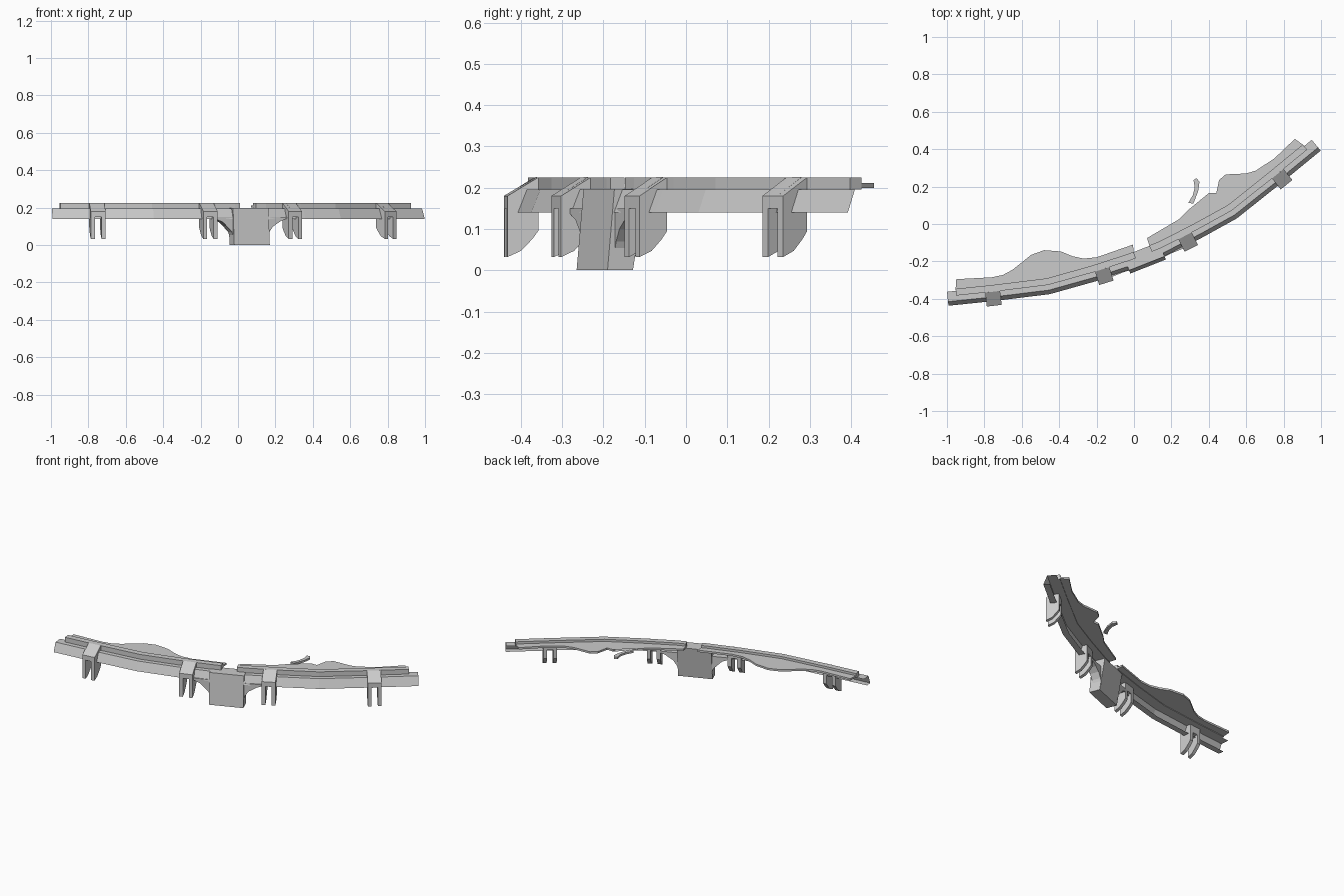
import bpy, bmesh
from mathutils import Vector

if "Cube" in bpy.data.objects:
    bpy.data.objects.remove(bpy.data.objects["Cube"])

# Front edge of the curved walkway, seen from above
PATH = [(-.992, -.437), (-.75, -.412), (-.45, -.375), (-.2, -.305), (0, -.24),
        (.17, -.172), (.36, -.075), (.55, .03), (.77, .205), (.998, .392)]


def tangent_at(i):
    a, b = PATH[max(i - 1, 0)], PATH[min(i + 1, len(PATH) - 1)]
    return Vector((b[0] - a[0], b[1] - a[1], 0)).normalized()


def frame(x):
    """Point, tangent and inward normal of the path at a given x."""
    for i in range(len(PATH) - 1):
        a, b = PATH[i], PATH[i + 1]
        if x <= b[0] or i == len(PATH) - 2:
            f = (x - a[0]) / (b[0] - a[0])
            p = Vector((x, a[1] + f * (b[1] - a[1]), 0))
            t = tangent_at(i).lerp(tangent_at(i + 1), f).normalized()
            return p, t, Vector((-t.y, t.x, 0))


def span(x0, x1):
    return [x0] + [p[0] for p in PATH if x0 + .02 < p[0] < x1 - .02] + [x1]


def finish(name, bm):
    bmesh.ops.recalc_face_normals(bm, faces=bm.faces[:])
    me = bpy.data.meshes.new(name)
    bm.to_mesh(me)
    bm.free()
    ob = bpy.data.objects.new(name, me)
    bpy.context.collection.objects.link(ob)
    return ob


def sweep(name, profile, xs, closed=True):
    """Sweep an (inward offset, z) profile along the path."""
    bm = bmesh.new()
    rings = []
    for x in xs:
        p, t, n = frame(x)
        rings.append([bm.verts.new(p + n * o + Vector((0, 0, z))) for o, z in profile])
    k = len(profile)
    for r, s in zip(rings, rings[1:]):
        for j in range(k if closed else k - 1):
            bm.faces.new((r[j], r[(j + 1) % k], s[(j + 1) % k], s[j]))
    if closed:
        bm.faces.new(rings[0])
        bm.faces.new(rings[-1])
    return finish(name, bm)


def add_prism(bm, pts, vec):
    a = [bm.verts.new(p) for p in pts]
    b = [bm.verts.new(p + vec) for p in pts]
    k = len(a)
    for j in range(k):
        bm.faces.new((a[j], a[(j + 1) % k], b[(j + 1) % k], b[j]))
    caps = [bm.faces.new(a), bm.faces.new(b)]
    bmesh.ops.triangulate(bm, faces=caps)


def slab(name, outline):
    bm = bmesh.new()
    add_prism(bm, [Vector((x, y, .199)) for x, y in outline], Vector((0, 0, .012)))
    return finish(name, bm)


def inner_edge(xs, off=.084):
    return [tuple((frame(x)[0] + frame(x)[2] * off).xy) for x in xs]


# Front beam: open-backed channel with a sloping face
sweep("front_beam", [(.037, .14), (0, .14), (.022, .195), (.075, .195)],
      span(PATH[0][0], PATH[-1][0]), closed=False)

# Raised kerbs, left and right of the central gap
left, right = span(-.945, .027), span(.115, .957)
kerb = [(.05, .195), (.05, .225), (.086, .225), (.086, .195)]
sweep("left_kerb", kerb, left)
sweep("right_kerb", kerb, right)

# Ground slabs with irregular back edges
slab("left_slab", inner_edge(left) + [
    (-.005, -.11), (-.2, -.178), (-.27, -.185), (-.33, -.172), (-.39, -.147), (-.48, -.14),
    (-.55, -.165), (-.6, -.205), (-.65, -.245), (-.7, -.272), (-.76, -.285), (-.95, -.295)])
slab("right_slab", inner_edge(right) + [
    (.86, .455), (.75, .35), (.65, .285), (.6, .27), (.49, .265), (.455, .235), (.44, .165),
    (.4, .165), (.395, .15), (.43, .115), (.44, .09), (.41, .075), (.39, .095), (.35, .075),
    (.29, .075), (.24, .025), (.07, -.075)])
slab("broken_fragment", [(.29, .112), (.315, .155), (.325, .195), (.318, .235), (.335, .245),
                         (.35, .225), (.343, .175), (.318, .11)])

# Two-legged brackets gripping the beam
leg = [(-.025, .032), (-.025, .18), (.05, .225), (.05, .095), (.035, .075), (.008, .047)]
cap = [(-.025, .15), (-.025, .18), (.05, .2255), (.05, .15)]
for i, x in enumerate((-.75, -.155, .295, .8)):
    p, t, n = frame(x)
    bm = bmesh.new()
    for prof, t0, w in ((leg, -.04, .022), (leg, .018, .022), (cap, -.018, .036)):
        add_prism(bm, [p + t * t0 + n * o + Vector((0, 0, z)) for o, z in prof], t * w)
    finish(f"bracket_{i + 1}", bm)

# Central pier, leaning back towards the top
c = Vector((.075, -.2275, 0))
t = Vector((.93, .367, 0)).normalized()
n = Vector((-t.y, t.x, 0))
bm = bmesh.new()
side = [(0, 0), (.018, .197), (.1, .197), (.066, 0)]
add_prism(bm, [c - t * .102 + n * o + Vector((0, 0, z)) for o, z in side], t * .204)
finish("pier", bm)

# Arched shoulders between pier and beam
arch = [(.095, .035), (.108, .07), (.13, .1), (.16, .122), (.21, .142), (.21, .15), (.095, .15)]
for s, name in ((-1, "left_arch"), (1, "right_arch")):
    bm = bmesh.new()
    add_prism(bm, [c + t * s * u + n * .02 + Vector((0, 0, z)) for u, z in arch], n * .055)
    finish(name, bm)
